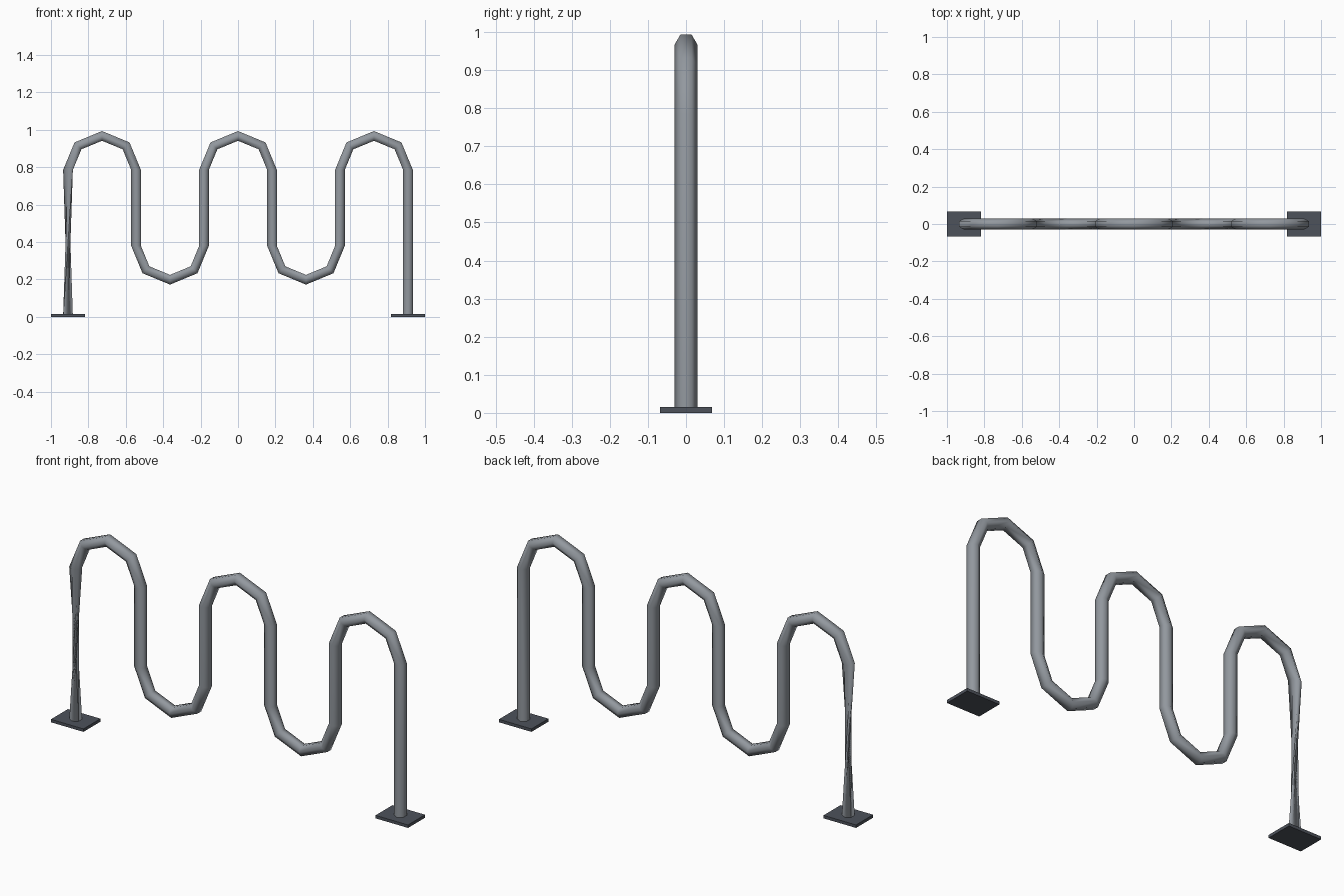
import bpy, bmesh, math
from mathutils import Vector

if "Cube" in bpy.data.objects:
    bpy.data.objects.remove(bpy.data.objects["Cube"])

PITCH, BEND, R = 0.727, 0.182, 0.03      # hoop spacing, bend radius, tube radius
TOP_Z, LOW_Z, SIDES = 0.785, 0.38, 6


def material(name, color):
    m = bpy.data.materials.new(name)
    m.diffuse_color = (*color, 1)
    m.use_nodes = True
    m.node_tree.nodes["Principled BSDF"].inputs["Base Color"].default_value = m.diffuse_color
    return m


steel = material("grey steel", (0.29, 0.315, 0.345))
dark = material("dark base metal", (0.075, 0.085, 0.105))


def finish(name, bm, mat, smooth):
    bmesh.ops.recalc_face_normals(bm, faces=bm.faces)
    mesh = bpy.data.meshes.new(name)
    bm.to_mesh(mesh)
    bm.free()
    mesh.materials.append(mat)
    for p in mesh.polygons:
        p.use_smooth = smooth and len(p.vertices) == 4
    obj = bpy.data.objects.new(name, mesh)
    bpy.context.collection.objects.link(obj)
    return obj


# Path of the wave: (x, z, angle of the ring's left-hand normal)
FOOT_X = 1.5 * PITCH - BEND + 0.0005
path = [(-0.909, 0.004, math.pi)]
for k in range(5):
    cx = (k - 2) * PITCH / 2
    for j in range(5):
        if k % 2 == 0:                    # upper bend
            a = math.pi - j * math.pi / 4
            path.append((cx + BEND * math.cos(a), TOP_Z + BEND * math.sin(a), a))
        else:                             # lower bend
            a = math.pi + j * math.pi / 4
            path.append((cx + BEND * math.cos(a), LOW_Z + BEND * math.sin(a), a + math.pi))
path.append((0.909, 0.004, 0.0))

# Six-sided tube swept along the path; the first leg is twisted by a third of a turn
bm = bmesh.new()
rings = []
for i, (x, z, a) in enumerate(path):
    normal = Vector((math.cos(a), 0, math.sin(a)))
    twist = 2 if i == 0 else 0
    ring = []
    for s in range(SIDES):
        t = math.tau * (s + 0.5 + twist) / SIDES + math.pi
        ring.append(bm.verts.new(Vector((x, 0, z)) + R * (
            normal * math.cos(t) + Vector((0, math.sin(t), 0)))))
    rings.append(ring)
for a, b in zip(rings, rings[1:]):
    for s in range(SIDES):
        n = (s + 1) % SIDES
        bm.faces.new((a[s], a[n], b[n], b[s]))
bm.faces.new(rings[0])
bm.faces.new(rings[-1])
finish("wave_tube", bm, steel, True)

# Floor plates under both feet
for name, side in (("left_floor_plate", -1), ("right_floor_plate", 1)):
    bm = bmesh.new()
    bmesh.ops.create_cube(bm, size=1)
    bmesh.ops.scale(bm, vec=(0.182, 0.136, 0.015), verts=bm.verts)
    bmesh.ops.translate(bm, vec=(side * 0.909, 0, 0.0075), verts=bm.verts)
    finish(name, bm, dark, False)
